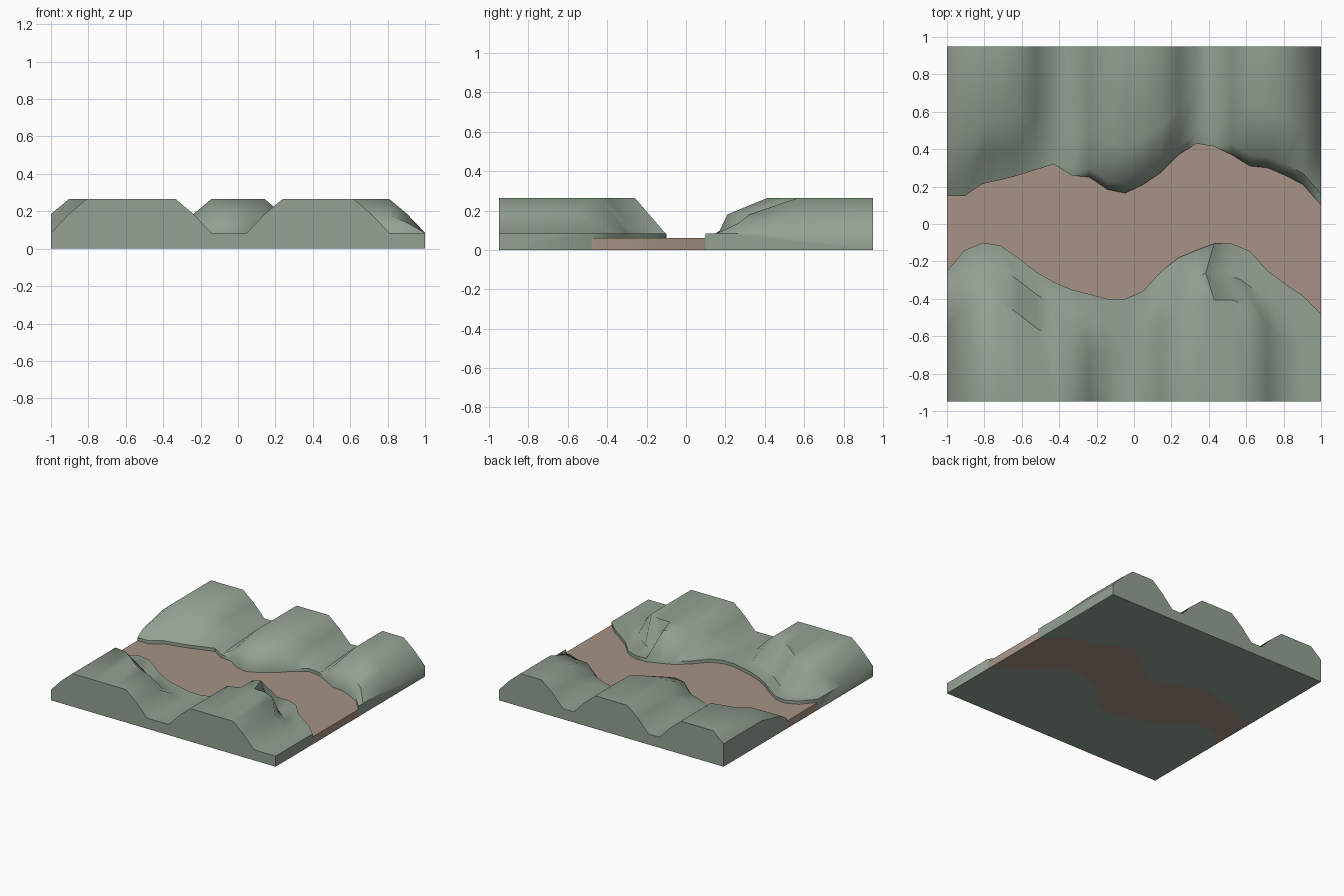
import bpy, bmesh

if "Cube" in bpy.data.objects:
    bpy.data.objects.remove(bpy.data.objects["Cube"])

# Shared columns across the board
N = 22
XS = [-1 + 2 * i / (N - 1) for i in range(N)]
BANK, BED, DEPTH = 0.085, 0.06, 0.95

# Winding channel edges, one y value per column
NORTH = [.15, .15, .215, .235, .26, .29, .32, .26, .25, .185, .165,
         .21, .275, .37, .43, .415, .37, .31, .30, .26, .21, .10]
SOUTH = [-.25, -.14, -.10, -.115, -.18, -.255, -.31, -.35, -.375, -.40, -.40,
         -.36, -.255, -.18, -.14, -.105, -.105, -.145, -.25, -.32, -.385, -.48]

# Hill levels per column: 0 valley, 1 slope, 2 flat crest
LEVELS = [BANK, 0.185, 0.265]
SOUTH_HILLS = "0122222210001222221000"
NORTH_HILLS = "1222210012222100122210"


def material(name, color):
    m = bpy.data.materials.new(name)
    m.diffuse_color = (*color, 1)
    m.use_nodes = True
    m.node_tree.nodes["Principled BSDF"].inputs["Base Color"].default_value = m.diffuse_color
    return m


def loft(name, sections, mat):
    """Closed solid through one section of (y, z) or (y, z, x shift) per column."""
    bm = bmesh.new()
    rings = [[bm.verts.new((x + (p[2] if len(p) > 2 else 0), p[0], p[1])) for p in s]
             for x, s in zip(XS, sections)]
    n = len(rings[0])
    for a, b in zip(rings, rings[1:]):
        for j in range(n):
            k = (j + 1) % n
            bm.faces.new((a[j], a[k], b[k], b[j]))
    bm.faces.new(rings[0])
    bm.faces.new(rings[-1][::-1])
    bmesh.ops.recalc_face_normals(bm, faces=bm.faces)
    me = bpy.data.meshes.new(name)
    bm.to_mesh(me)
    bm.free()
    ob = bpy.data.objects.new(name, me)
    bpy.context.collection.objects.link(ob)
    me.materials.append(mat)
    bpy.ops.object.select_all(action='DESELECT')
    ob.select_set(True)
    bpy.context.view_layer.objects.active = ob
    bpy.ops.object.shade_smooth_by_angle(angle=0.85)
    return ob


green = material("hill_green", (0.29, 0.36, 0.29))
brown = material("bed_brown", (0.38, 0.29, 0.235))

# Channel bed
loft("channel_bed", [[(s, 0), (n, 0), (n, BED), (s, BED)]
                     for s, n in zip(SOUTH, NORTH)], brown)

# Front hills: flat bank, then the slope; one spur reaches almost to the edge
front = []
for x, y, c in zip(XS, SOUTH, SOUTH_HILLS):
    h = LEVELS[int(c)]
    spur = 0.3 < x < 0.45
    foot = h if spur else 0.15 if 0.2 < x < 0.3 else BANK
    off = 0.155 if x > 0.1 else 0.12
    shift = -0.045 if 0.4 < x < 0.7 else 0
    front.append([(-DEPTH, 0), (y, 0), (y, BANK), (y - off, foot, shift),
                  (y - 0.30, h), (-DEPTH, h)])
loft("front_hills", front, green)

# Back hills: steep cut bank, then a gentler shoulder
back = []
for x, y, c in zip(XS, NORTH, NORTH_HILLS):
    h = LEVELS[int(c)]
    left, middle = x < -0.4, -0.4 < x < 0.3
    off = 0.15 if -0.95 < x < -0.4 else 0.045 if middle else 0.06
    mid = BANK + (h - BANK) * (0.4 if left else 0.53)
    back.append([(DEPTH, 0), (y, 0), (y, BANK), (y + off, mid),
                 (y + (0.25 if middle else 0.31), h), (DEPTH, h)])
loft("back_hills", back, green)
